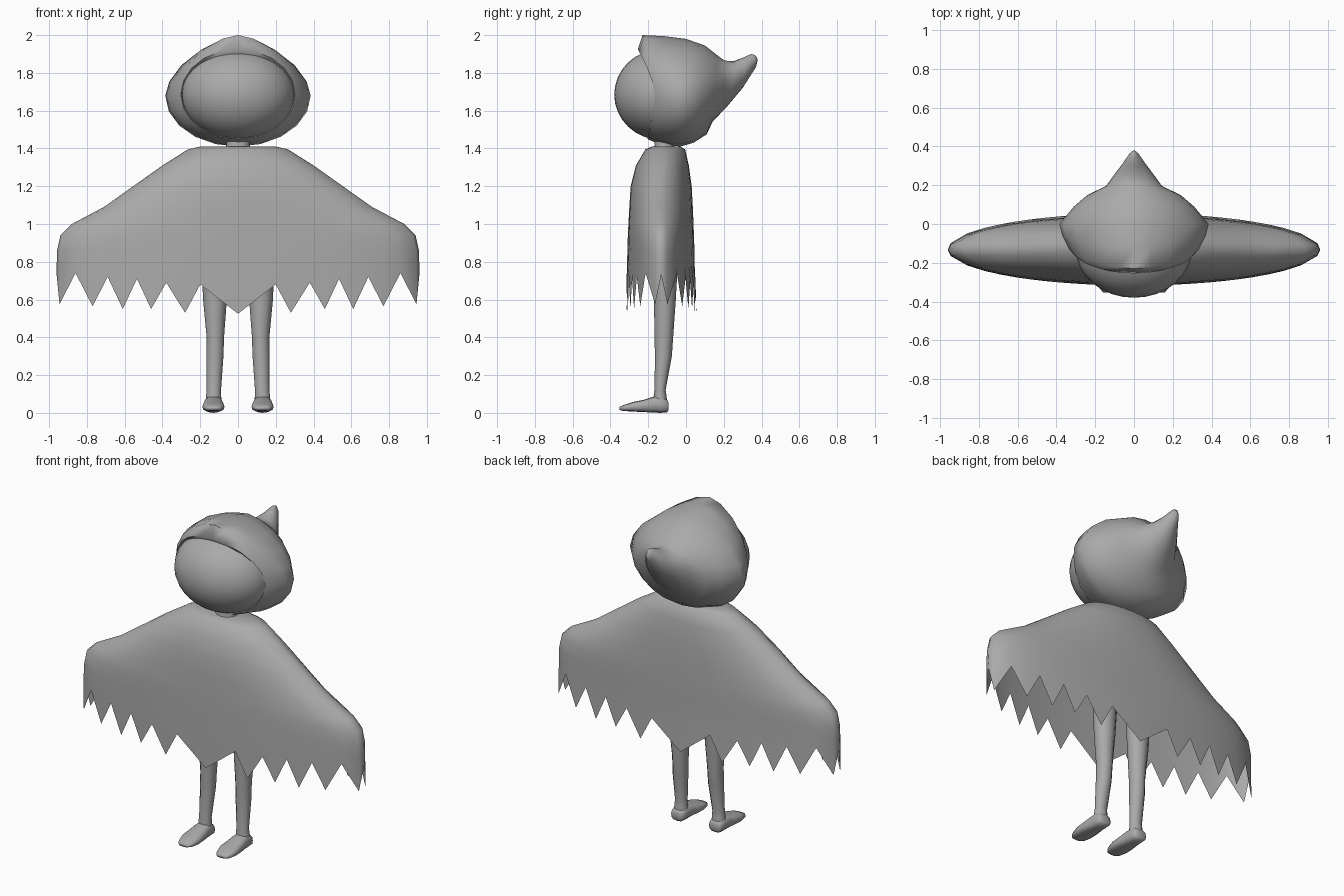
import bpy, bmesh, math

grey = bpy.data.materials.new("plain grey")
grey.diffuse_color = (0.4, 0.4, 0.4, 1)


def finish(obj, angle=70):
    obj.data.materials.clear()
    obj.data.materials.append(grey)
    bpy.ops.object.select_all(action='DESELECT')
    obj.select_set(True)
    bpy.context.view_layer.objects.active = obj
    bpy.ops.object.shade_smooth_by_angle(angle=math.radians(angle))
    return obj


def loft(name, rings, cap_start=True, cap_end=True, angle=70):
    """Skin a list of closed rings that share one point count."""
    bm = bmesh.new()
    loops = [[bm.verts.new(p) for p in ring] for ring in rings]
    n = len(loops[0])
    for a, b in zip(loops, loops[1:]):
        for i in range(n):
            j = (i + 1) % n
            bm.faces.new((a[i], a[j], b[j], b[i]))
    if cap_start:
        bm.faces.new(loops[0])
    if cap_end:
        bm.faces.new(loops[-1])
    bmesh.ops.recalc_face_normals(bm, faces=bm.faces)
    mesh = bpy.data.meshes.new(name)
    bm.to_mesh(mesh)
    bm.free()
    obj = bpy.data.objects.new(name, mesh)
    bpy.context.collection.objects.link(obj)
    return finish(obj, angle)


def spow(v, e):
    return math.copysign(abs(v) ** e, v)


def oval(z, xc, rx, yc, ry, n=12):
    return [(xc + rx * math.cos(t), yc + ry * math.sin(t), z)
            for t in (2 * math.pi * i / n for i in range(n))]


# Cape: oval rings that widen downwards, ending in a zigzag hem
HALF = 0.96
quarter = [(0.96, 0.73), (0.945, 0.575), (0.86, 0.74), (0.77, 0.565),
           (0.69, 0.72), (0.61, 0.55), (0.535, 0.71), (0.46, 0.55),
           (0.38, 0.69), (0.28, 0.53), (0.2, 0.68), (0.0, 0.525)]
half_hem = quarter + [(-x, z) for x, z in quarter[-2::-1]]
hem = [(x, z, 1) for x, z in half_hem] + [(x, z, -1) for x, z in half_hem[-2:0:-1]]


def cape_point(x, side, w, front, back):
    c = x / HALF
    s = side * math.sqrt(max(0, 1 - c * c))
    return w * c, (front + back) / 2 + s * (back - front) / 2


cape_rings = [(1.41, 0.20, -0.18, -0.03), (1.395, 0.265, -0.215, -0.005),
              (1.31, 0.40, -0.265, 0.015), (1.2, 0.555, -0.293, 0.03),
              (1.09, 0.71, -0.30, 0.036), (1.0, 0.88, -0.305, 0.04),
              (0.94, 0.94, -0.308, 0.042), (0.86, 0.958, -0.31, 0.045),
              (0.78, 0.96, -0.313, 0.046)]
rings = [[(*cape_point(x, s, w, f, b), z) for x, _, s in hem]
         for z, w, f, b in cape_rings]
rings.append([(*cape_point(x, s, HALF, -0.317, 0.055), z) for x, z, s in hem])
loft("cape", rings, cap_end=False)

# Neck
loft("neck", [oval(1.39, 0, 0.075, -0.115, 0.062), oval(1.42, 0, 0.06, -0.115, 0.05),
              oval(1.48, 0, 0.075, -0.115, 0.062)])

# Head
bpy.ops.mesh.primitive_uv_sphere_add(segments=32, ring_count=16, radius=1,
                                     location=(0, -0.13, 1.685))
head = bpy.context.object
head.name = "head"
head.scale = (0.30, 0.25, 0.24)
finish(head)


# Hood: rings from the face opening back to the curled tip
def hood_ring(yt, ym, yb, w, zt, zb, zm, p, n=20):
    ring = []
    for i in range(n):
        a = 2 * math.pi * i / n
        c, s = math.cos(a), math.sin(a)
        e = 2 / p if c > 0 else 1
        h = zt - zm if c > 0 else zm - zb
        y = ym + ((yt if c > 0 else yb) - ym) * abs(c) ** 1.5
        ring.append((w * spow(s, e), y, zm + h * spow(c, e)))
    return ring


hood = [(-0.22, -0.12, -0.17, 0.28, 1.88, 1.47, 1.685, 2),
        (-0.255, -0.165, -0.205, 0.303, 1.925, 1.45, 1.685, 2),
        (-0.23, -0.13, -0.17, 0.335, 2.0, 1.435, 1.685, 1.65),
        (-0.12, -0.06, -0.10, 0.37, 1.995, 1.42, 1.68, 1.65),
        (0.0, 0.0, -0.03, 0.385, 1.98, 1.41, 1.68, 1.7),
        (0.10, 0.09, 0.04, 0.31, 1.945, 1.43, 1.69, 1.8),
        (0.17, 0.15, 0.11, 0.24, 1.89, 1.475, 1.70, 1.9),
        (0.205, 0.195, 0.14, 0.145, 1.865, 1.54, 1.74, 2),
        (0.25, 0.25, 0.22, 0.105, 1.862, 1.625, 1.76, 2),
        (0.30, 0.31, 0.30, 0.06, 1.88, 1.72, 1.80, 2),
        (0.345, 0.365, 0.37, 0.022, 1.90, 1.83, 1.865, 2),
        (0.365, 0.378, 0.378, 0.006, 1.895, 1.86, 1.875, 2)]
loft("hood", [hood_ring(*h) for h in hood], cap_start=False)

# Legs and feet, mirrored left and right
leg = [(0.85, 0.12, 0.075, -0.11, 0.07), (0.6, 0.122, 0.063, -0.112, 0.058),
       (0.4, 0.12, 0.046, -0.117, 0.049), (0.3, 0.122, 0.045, -0.12, 0.045),
       (0.12, 0.128, 0.038, -0.137, 0.029), (0.09, 0.129, 0.04, -0.137, 0.034),
       (0.05, 0.13, 0.043, -0.135, 0.036)]
foot = [(-0.092, 0.03, 0.055, 0.015), (-0.1, 0.042, 0.07, 0.003),
        (-0.135, 0.046, 0.09, 0.0), (-0.175, 0.049, 0.085, 0.002),
        (-0.22, 0.055, 0.07, 0.004), (-0.28, 0.059, 0.058, 0.007),
        (-0.33, 0.048, 0.042, 0.01), (-0.352, 0.03, 0.032, 0.015)]
for side, sx in (("left", 1), ("right", -1)):
    loft(side + "_leg", [oval(z, sx * x, rx, y, ry) for z, x, rx, y, ry in leg])
    rings = []
    for y, w, top, bottom in foot:
        mid, h = (top + bottom) / 2, (top - bottom) / 2
        rings.append([(sx * 0.13 + w * spow(math.cos(t), 0.7), y, mid + h * spow(math.sin(t), 0.7))
                      for t in (2 * math.pi * i / 12 for i in range(12))])
    loft(side + "_foot", rings)
